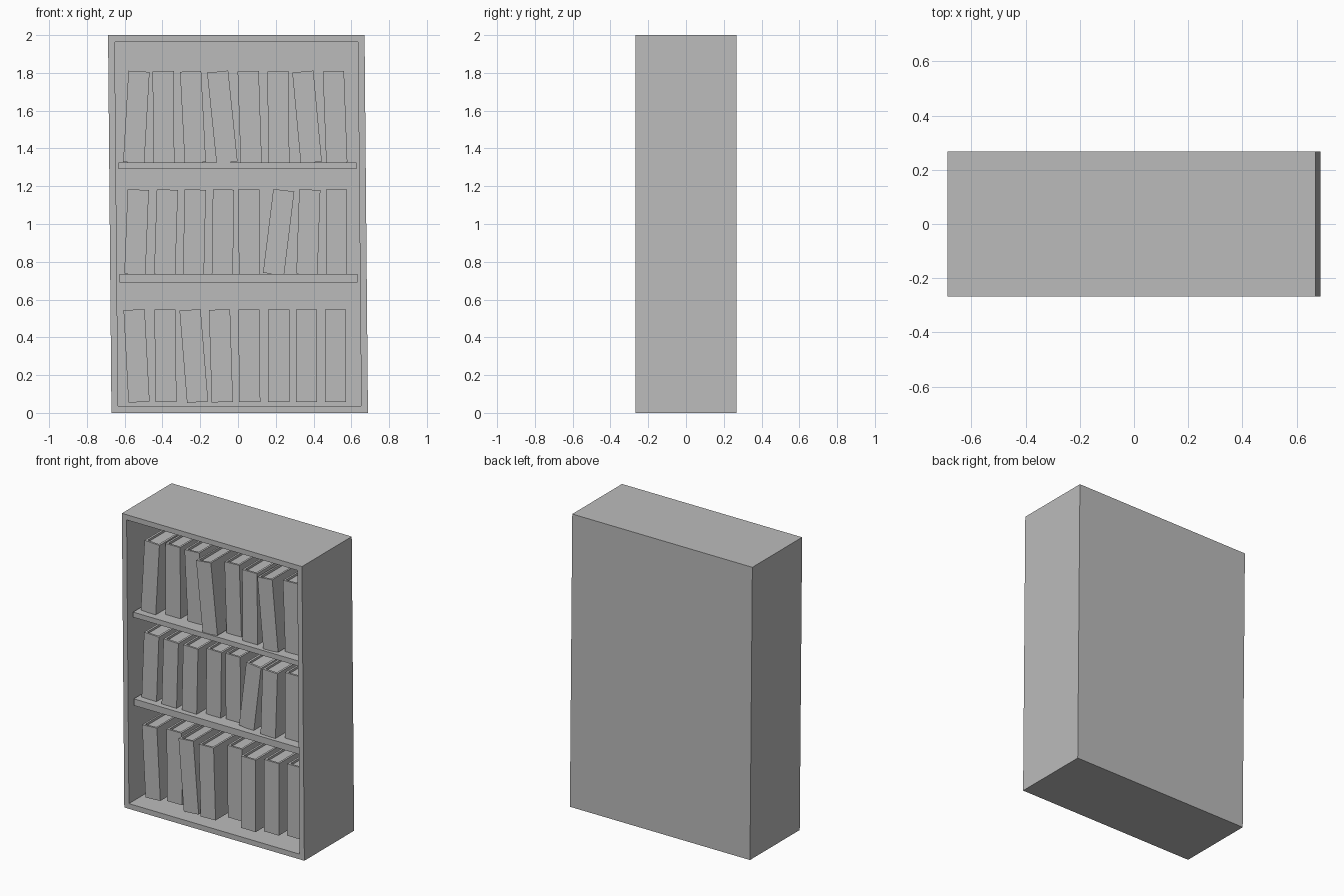
import bpy, bmesh
from math import atan
from mathutils import Matrix, Vector

cube = bpy.data.objects.get("Cube")
if cube:
    bpy.data.objects.remove(cube)

grey = bpy.data.materials.new("plain grey")
grey.use_nodes = True
grey.diffuse_color = (0.5, 0.5, 0.5, 1)
grey.node_tree.nodes["Principled BSDF"].inputs["Base Color"].default_value = (0.5, 0.5, 0.5, 1)


def add_box(bm, low, high):
    low, high = Vector(low), Vector(high)
    size = Matrix.Diagonal((high - low).to_4d())
    bmesh.ops.create_cube(bm, size=1, matrix=Matrix.Translation((low + high) / 2) @ size)


def finish(bm, name):
    mesh = bpy.data.meshes.new(name)
    bm.to_mesh(mesh)
    bm.free()
    mesh.materials.append(grey)
    obj = bpy.data.objects.new(name, mesh)
    bpy.context.collection.objects.link(obj)
    return obj


def slant(bm):
    # the whole case leans slightly sideways
    for v in bm.verts:
        v.co.x -= 0.009 * (v.co.z - 1)


HALF_W, INNER, HALF_D, WALL = 0.679, 0.631, 0.268, 0.05

# Case: a closed block whose front face is inset and pushed in
bm = bmesh.new()
add_box(bm, (-HALF_W, -HALF_D, 0), (HALF_W, HALF_D, 2))
bm.normal_update()
front = min(bm.faces, key=lambda f: f.calc_center_median().y)
bmesh.ops.inset_region(bm, faces=[front], thickness=WALL)
pushed = bmesh.ops.extrude_discrete_faces(bm, faces=[front])["faces"][0]
bmesh.ops.translate(bm, verts=pushed.verts, vec=(0, 2 * HALF_D - WALL, 0))
slant(bm)
finish(bm, "bookcase_frame")

# Shelves, set back a little from the front
for name, bottom, top in (("lower_shelf", 0.69, 0.735), ("upper_shelf", 1.29, 1.325)):
    bm = bmesh.new()
    add_box(bm, (-INNER, -0.225, bottom), (INNER, HALF_D - WALL, top))
    slant(bm)
    finish(bm, name)

BOOK_W, BOOK_D, COVER = 0.112, 0.34, 0.014


def add_book(name, x, y, z, height, lean):
    """Spine and two covers around a recessed block of pages."""
    bm = bmesh.new()
    h = BOOK_W / 2
    add_box(bm, (-h, 0, 0), (h, COVER, height))
    for s in (-1, 1):
        inner, outer = s * (h - COVER), s * h
        add_box(bm, (min(inner, outer), COVER, 0), (max(inner, outer), BOOK_D, height))
    add_box(bm, (COVER - h, COVER, 0.012), (h - COVER, BOOK_D - 0.012, height - 0.015))
    obj = finish(bm, name)
    obj.location = (x, y, z)
    obj.rotation_euler.y = atan(lean / height)


# Rows of books: base height, book height, then (bottom centre, lean, setback)
rows = {
    "top": (1.325, 0.484, (
        (-0.552, 0.028, 0.09), (-0.393, -0.003, 0.13), (-0.226, -0.025, 0.13),
        (-0.058, -0.05, 0.05), (0.07, -0.016, 0.125), (0.216, -0.004, 0.09),
        (0.388, -0.045, 0.066), (0.523, -0.018, 0.11))),
    "middle": (0.735, 0.447, (
        (-0.546, 0.018, 0.09), (-0.388, 0.014, 0.08), (-0.236, 0.01, 0.08),
        (-0.083, 0.006, 0.12), (0.061, -0.004, 0.13), (0.188, 0.055, 0.09),
        (0.365, 0.015, 0.07), (0.521, 0, 0.11))),
    "bottom": (0.057, 0.49, (
        (-0.524, -0.026, 0.1), (-0.382, -0.004, 0.13), (-0.214, -0.04, 0.07),
        (-0.083, -0.015, 0.065), (0.062, -0.004, 0.15), (0.216, 0, 0.07),
        (0.363, 0, 0.11), (0.517, 0, 0.14))),
}
for row, (base, height, books) in rows.items():
    for i, (x, lean, setback) in enumerate(books, 1):
        add_book(f"{row}_row_book_{i}", x, setback - HALF_D, base, height, lean)
